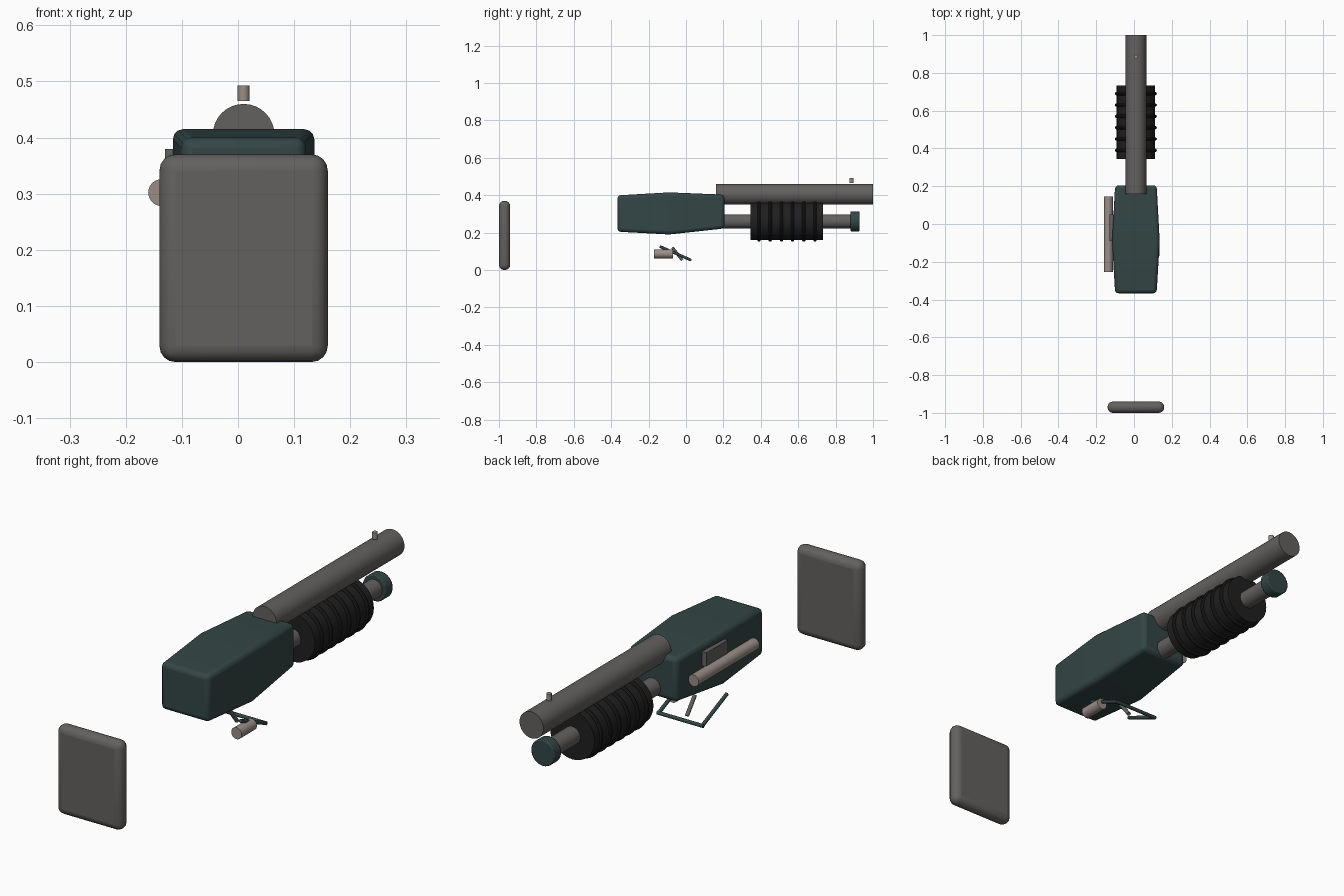
import bpy, bmesh, math
from mathutils import Vector

if "Cube" in bpy.data.objects:
    bpy.data.objects.remove(bpy.data.objects["Cube"])

CX = 0.01  # shared centre line


def mat(name, rgb):
    m = bpy.data.materials.new(name)
    m.diffuse_color = (*rgb, 1)
    m.use_nodes = True
    m.node_tree.nodes["Principled BSDF"].inputs["Base Color"].default_value = m.diffuse_color
    return m


STEEL = mat("grey_steel", (0.125, 0.12, 0.117))
GREEN = mat("dark_green_metal", (0.034, 0.06, 0.06))
BLACK = mat("black_rubber", (0.014, 0.014, 0.014))
PALE = mat("pale_metal", (0.32, 0.265, 0.245))


def finish(name, material, smooth=True):
    o = bpy.context.object
    o.name = name
    o.data.materials.append(material)
    if smooth:
        bpy.ops.object.shade_smooth_by_angle(angle=math.radians(35))
    return o


def bevel(o, width, segments):
    b = o.modifiers.new("bevel", "BEVEL")
    b.width, b.segments, b.limit_method = width, segments, "ANGLE"
    b.angle_limit = math.radians(40)


def rod(name, a, b, r, material, sides=32):
    a, b = Vector(a), Vector(b)
    bpy.ops.mesh.primitive_cylinder_add(vertices=sides, radius=r, depth=(b - a).length, location=(a + b) / 2,
                                        rotation=(b - a).to_track_quat("Z", "Y").to_euler())
    return finish(name, material)


def box(name, lo, hi, material):
    lo, hi = Vector(lo), Vector(hi)
    bpy.ops.mesh.primitive_cube_add(size=1, location=(lo + hi) / 2)
    bpy.context.object.scale = hi - lo
    bpy.ops.object.transform_apply(location=False, rotation=False, scale=True)
    return finish(name, material)


# Receiver: three lofted rectangular sections (y, half width, bottom, top)
bm = bmesh.new()
rings = []
for y, w, z0, z1 in [(-0.367, 0.11, 0.205, 0.399), (-0.09, 0.126, 0.19, 0.415), (0.205, 0.11, 0.222, 0.403)]:
    rings.append([bm.verts.new((CX + sx * w, y, z)) for sx, z in [(-1, z0), (1, z0), (1, z1), (-1, z1)]])
for p, q in zip(rings, rings[1:]):
    for i in range(4):
        j = (i + 1) % 4
        bm.faces.new((p[i], p[j], q[j], q[i]))
bm.faces.new(rings[0])
bm.faces.new(rings[-1])
bmesh.ops.recalc_face_normals(bm, faces=bm.faces)
me = bpy.data.meshes.new("receiver")
bm.to_mesh(me)
bm.free()
receiver = bpy.data.objects.new("receiver", me)
bpy.context.collection.objects.link(receiver)
bpy.ops.object.select_all(action="DESELECT")
receiver.select_set(True)
bpy.context.view_layer.objects.active = receiver
finish("receiver", GREEN)
bevel(receiver, 0.018, 3)

# Butt pad
bevel(box("butt_pad", (-0.14, -1.0, 0.0), (0.16, -0.94, 0.37), STEEL), 0.0285, 4)

# Barrel, sight, magazine tube and cap
rod("barrel", (CX, 0.16, 0.405), (CX, 1.0, 0.405), 0.055, STEEL)
rod("front_sight", (CX, 0.885, 0.465), (CX, 0.885, 0.493), 0.0105, PALE, 16)
rod("magazine_tube", (CX, 0.15, 0.26), (CX, 0.89, 0.26), 0.037, STEEL)
bevel(rod("magazine_cap", (CX, 0.88, 0.26), (CX, 0.927, 0.26), 0.054, GREEN), 0.004, 2)

# Ribbed pump grip
rod("pump_grip", (CX, 0.345, 0.262), (CX, 0.732, 0.262), 0.102, BLACK)
for i in range(6):
    bpy.ops.mesh.primitive_torus_add(major_segments=40, minor_segments=10, major_radius=0.102, minor_radius=0.009,
                                     location=(CX, 0.39 + 0.06 * i, 0.262), rotation=(math.pi / 2, 0, 0))
    finish(f"pump_rib_{i + 1}", BLACK)

# Side plate, side rod and loose safety pin
box("ejection_plate", (-0.13, -0.09, 0.32), (-0.1, 0.05, 0.38), STEEL)
rod("side_rod", (-0.136, -0.255, 0.302), (-0.136, 0.145, 0.302), 0.024, PALE)
rod("safety_pin", (0.112, -0.17, 0.086), (0.112, -0.07, 0.086), 0.024, PALE)

# Trigger guard: two sloping rails joined by a cross bar
for side, x in (("left", CX - 0.1), ("right", CX + 0.1)):
    rod(f"guard_rail_{side}", (x, -0.14, 0.126), (x, 0.022, 0.055), 0.0075, GREEN, 12)
rod("guard_cross_bar", (CX - 0.106, 0.022, 0.055), (CX + 0.106, 0.022, 0.055), 0.0075, GREEN, 12)

# Trigger
rod("trigger", (CX, -0.073, 0.12), (CX, -0.02, 0.053), 0.008, STEEL, 12)
